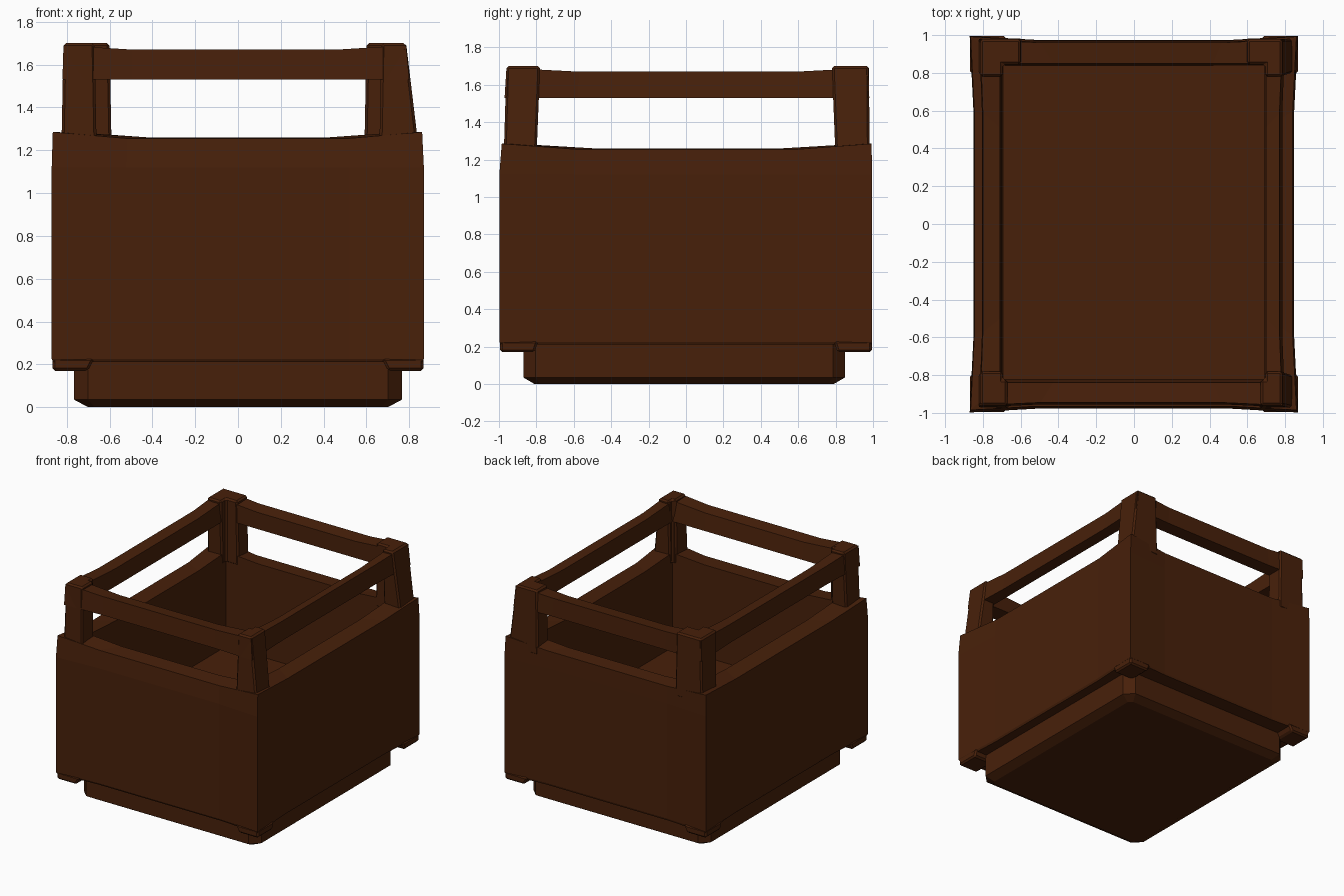
import bpy, bmesh
from mathutils import Vector

if "Cube" in bpy.data.objects:
    bpy.data.objects.remove(bpy.data.objects["Cube"])

wood = bpy.data.materials.new("dark_brown_wood")
wood.use_nodes = True
wood.diffuse_color = (0.064, 0.0145, 0.003, 1)
bsdf = wood.node_tree.nodes["Principled BSDF"]
bsdf.inputs["Base Color"].default_value = wood.diffuse_color
bsdf.inputs["Roughness"].default_value = 0.9


def outline(x0, x1, y0, y1, z, bow=0.0, lift=0.0):
    """Rectangle with two extra points per side, pulled in by bow; corners raised by lift."""
    corners = [Vector((x0, y0)), Vector((x1, y0)), Vector((x1, y1)), Vector((x0, y1))]
    inward = [Vector((0, bow)), Vector((-bow, 0)), Vector((0, -bow)), Vector((bow, 0))]
    pts = []
    for i, c in enumerate(corners):
        d = corners[(i + 1) % 4]
        pts.append((c.x, c.y, z + lift))
        for t in (0.2, 0.8):
            p = c.lerp(d, t) + inward[i]
            pts.append((p.x, p.y, z))
    return pts


def loft(name, rings, closed=False, bevel=0.0):
    """Skin a stack of equal rings; cap the ends, or join last to first."""
    bm = bmesh.new()
    rows = [[bm.verts.new(p) for p in ring] for ring in rings]
    n = len(rows[0])
    pairs = list(zip(rows, rows[1:]))
    if closed:
        pairs.append((rows[-1], rows[0]))
    else:
        bm.faces.new(rows[0])
        bm.faces.new(rows[-1])
    for a, b in pairs:
        for i in range(n):
            j = (i + 1) % n
            bm.faces.new((a[i], a[j], b[j], b[i]))
    bmesh.ops.recalc_face_normals(bm, faces=bm.faces)
    mesh = bpy.data.meshes.new(name)
    bm.to_mesh(mesh)
    bm.free()
    mesh.materials.append(wood)
    obj = bpy.data.objects.new(name, mesh)
    bpy.context.collection.objects.link(obj)
    if bevel:
        mod = obj.modifiers.new("chamfer", "BEVEL")
        mod.width = bevel
        mod.segments = 1


def rectangle(x0, x1, y0, y1, z):
    return [(x0, y0, z), (x1, y0, z), (x1, y1, z), (x0, y1, z)]


def clipped(x0, x1, y0, y1, z, cut):
    """Rectangle with its corners cut off."""
    return [(x0 + cut, y0, z), (x1 - cut, y0, z), (x1, y0 + cut, z), (x1, y1 - cut, z),
            (x1 - cut, y1, z), (x0 + cut, y1, z), (x0, y1 - cut, z), (x0, y0 + cut, z)]


def angle_section(sx, sy, outer, arm, inner, z):
    """L-shaped section whose outer corner points along (sx, sy)."""
    (ox, oy), (ax, ay), (ix, iy) = outer, arm, inner
    pts = [(ox, oy), (ax, oy), (ax, iy), (ix, iy), (ix, ay), (ox, ay)]
    return [(sx * x, sy * y, z) for x, y in pts]


# Base plinth with a chamfered lower edge
loft("base_plinth", [
    clipped(-0.70, 0.70, -0.81, 0.79, 0, 0.03),
    clipped(-0.765, 0.765, -0.87, 0.85, 0.035, 0.065),
    clipped(-0.765, 0.765, -0.87, 0.85, 0.24, 0.065),
])

# Open box with floor and thick walls
loft("box_body", [
    outline(-0.86, 0.86, -0.99, 0.99, 0.21, 0.02),
    outline(-0.87, 0.868, -0.998, 0.995, 0.225, 0.02),
    outline(-0.87, 0.868, -0.998, 0.995, 1.12, 0.02),
    outline(-0.865, 0.86, -0.985, 0.992, 1.255, 0.02, 0.03),
    outline(-0.70, 0.70, -0.83, 0.85, 1.26, 0, 0.02),
    outline(-0.69, 0.69, -0.82, 0.84, 0.55),
])

# Top handle frame
loft("handle_frame", [
    outline(-0.82, 0.80, -0.97, 0.98, 1.53, 0.015),
    outline(-0.815, 0.785, -0.96, 0.975, 1.67, 0.015, 0.02),
    outline(-0.71, 0.70, -0.84, 0.85, 1.66, 0, 0.02),
    outline(-0.70, 0.69, -0.82, 0.85, 1.53),
], closed=True)

# Corner feet and L-shaped upright posts
for side, sx in (("left", 1), ("right", -1)):
    for end, sy in (("front", -1), ("back", 1)):
        def foot(x, y, z):
            return rectangle(*sorted((sx * x, sx * 0.867)), *sorted((sy * y, sy * 0.994)), z)
        loft(f"{end}_{side}_foot", [foot(0.70, 0.81, 0.17), foot(0.67, 0.79, 0.23)], bevel=0.012)

        foot_x, head_x = (0.845, 0.785) if sx > 0 else (0.825, 0.815)
        foot_y, head_y = (0.975, 0.96) if sy < 0 else (0.982, 0.978)
        arm_x = 0.66 if sy < 0 else 0.59
        inner_y = 0.825 if sy < 0 else 0.845
        loft(f"{end}_{side}_post", [
            angle_section(sx, sy, (foot_x, foot_y), (arm_x, 0.80), (0.695, inner_y), 1.2),
            angle_section(sx, sy, (head_x, head_y), (arm_x + 0.01, 0.78), (0.695, inner_y), 1.70),
        ], bevel=0.012)
